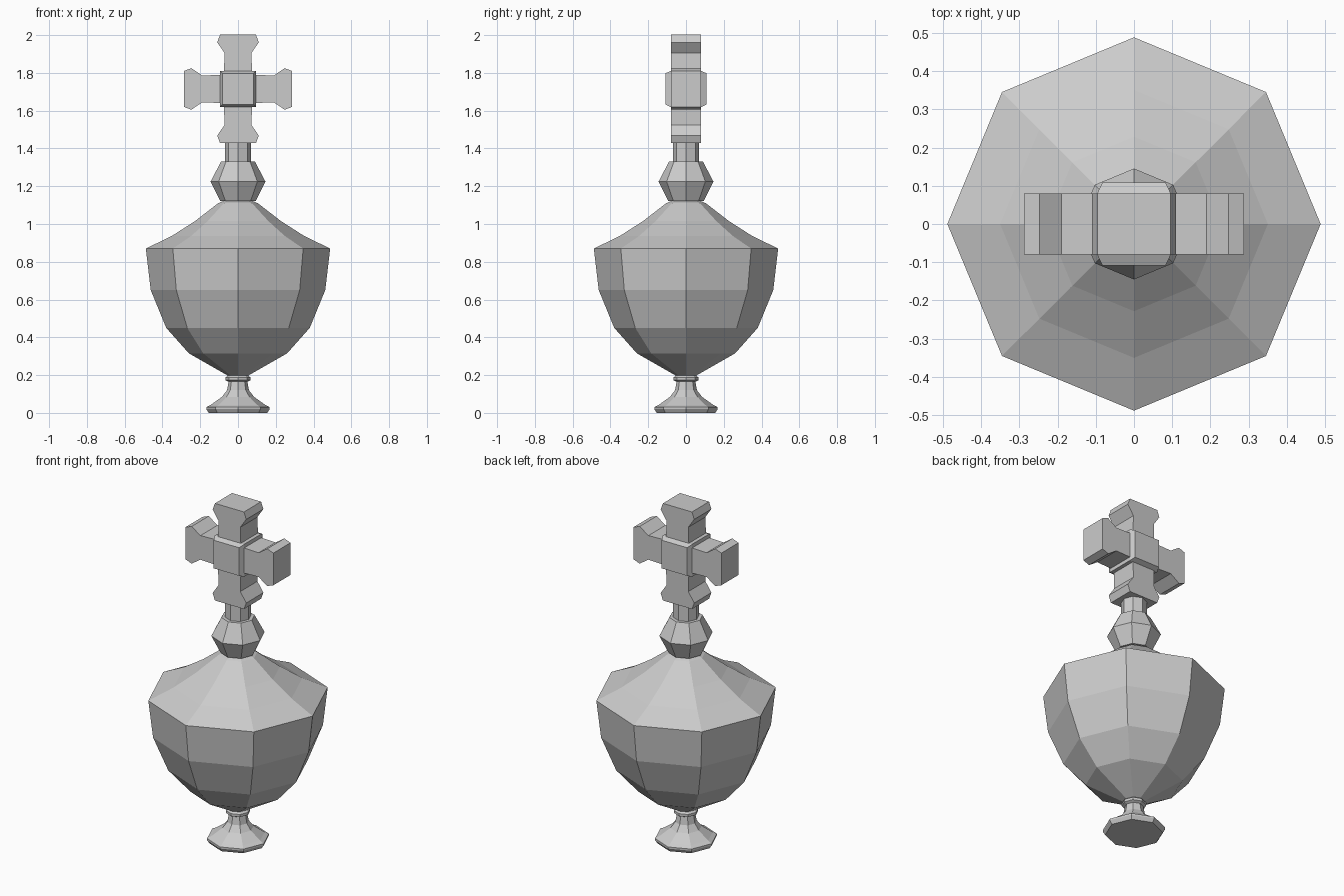
import bpy, bmesh
from math import cos, sin, tau

if "Cube" in bpy.data.objects:
    bpy.data.objects.remove(bpy.data.objects["Cube"])


def finish(name, bm):
    bmesh.ops.recalc_face_normals(bm, faces=bm.faces)
    me = bpy.data.meshes.new(name)
    bm.to_mesh(me)
    bm.free()
    ob = bpy.data.objects.new(name, me)
    bpy.context.collection.objects.link(ob)
    return ob


def lathe(name, profile, sides=8):
    """Turn a (radius, z) profile into a closed faceted solid."""
    bm = bmesh.new()
    rings = [[bm.verts.new((r * cos(tau * i / sides), r * sin(tau * i / sides), z))
              for i in range(sides)] for r, z in profile]
    for a, b in zip(rings, rings[1:]):
        for i in range(sides):
            j = (i + 1) % sides
            bm.faces.new((a[i], a[j], b[j], b[i]))
    bm.faces.new(rings[0][::-1])
    bm.faces.new(rings[-1])
    return finish(name, bm)


def prism(name, sections):
    """Bridge matching (y, outline) sections, capping both ends."""
    bm = bmesh.new()
    loops = [[bm.verts.new((x, y, CZ + z)) for x, z in pts] for y, pts in sections]
    for a, b in zip(loops, loops[1:]):
        n = len(a)
        for i in range(n):
            j = (i + 1) % n
            bm.faces.new((a[i], a[j], b[j], b[i]))
    bm.faces.new(loops[0])
    bm.faces.new(loops[-1][::-1])
    return finish(name, bm)


def square(h):
    return [(-h, -h), (h, -h), (h, h), (-h, h)]


# Turned octagonal parts, bottom to top
lathe("foot", [(0.155, 0), (0.168, 0.02), (0.168, 0.03), (0.145, 0.042), (0.085, 0.085),
               (0.058, 0.12), (0.05, 0.165), (0.066, 0.173), (0.066, 0.188), (0.05, 0.2)])
lathe("urn_body", [(0.05, 0.195), (0.26, 0.315), (0.38, 0.45), (0.462, 0.65), (0.488, 0.87),
                   (0.35, 0.937), (0.228, 1.015), (0.105, 1.11), (0.07, 1.125)])
lathe("knob", [(0.095, 1.123), (0.145, 1.225), (0.09, 1.33)])
lathe("stem", [(0.07, 1.32), (0.07, 1.44)])

# Cross with four flared arms, made by turning one arm outline
CZ = 1.715
half = [(0.075, 0.075), (0.19, 0.071), (0.247, 0.11), (0.287, 0.095)]
arm = [(d, -w) for d, w in half[1:]] + [(d, w) for d, w in half[::-1]]
outline = []
for _ in range(4):
    outline += arm
    arm = [(-z, x) for x, z in arm]
prism("cross", [(-0.08, outline), (0.08, outline)])

# Raised centre block with tapered front and back
prism("cross_boss", [(-0.108, square(0.083)), (-0.08, square(0.096)),
                     (0.08, square(0.096)), (0.108, square(0.083))])
